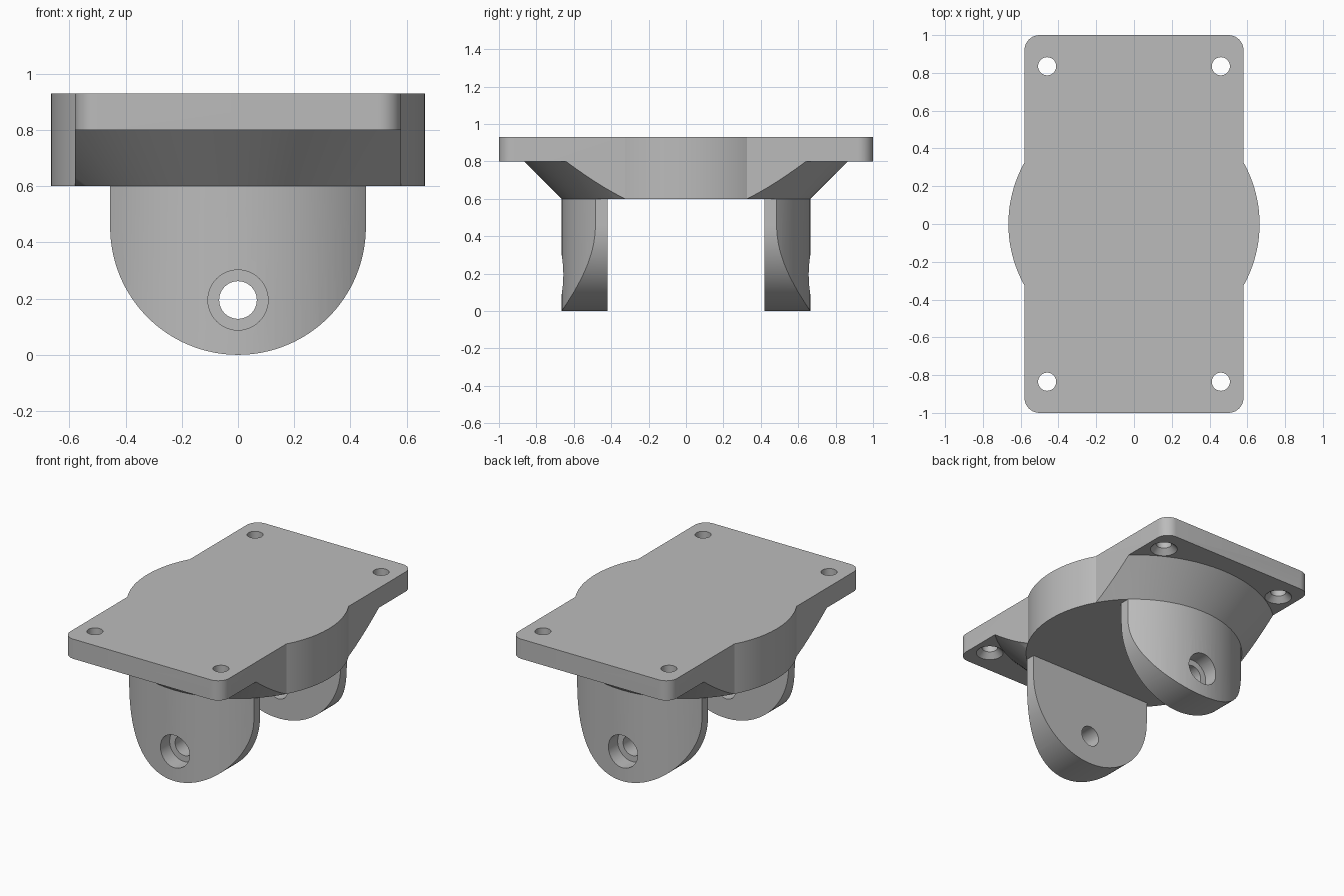
import bpy, bmesh
from math import pi, sin, cos
from mathutils import Matrix

cube = bpy.data.objects.get("Cube")
if cube:
    bpy.data.objects.remove(cube, do_unlink=True)

SEG = 128
DISC_R, DISC_Z, TOP_Z, PLATE_Z = 0.665, 0.60, 0.93, 0.80
HALF_X, CORNER_R = 0.58, 0.08

grey = bpy.data.materials.new("plain grey")
grey.use_nodes = True
grey.diffuse_color = (0.5, 0.5, 0.5, 1)
grey.node_tree.nodes["Principled BSDF"].inputs["Base Color"].default_value = (0.5, 0.5, 0.5, 1)


def finish(name, bm):
    bmesh.ops.recalc_face_normals(bm, faces=bm.faces)
    mesh = bpy.data.meshes.new(name)
    bm.to_mesh(mesh)
    bm.free()
    mesh.materials.append(grey)
    obj = bpy.data.objects.new(name, mesh)
    bpy.context.scene.collection.objects.link(obj)
    return obj


def prism(name, outline, low, high, matrix=Matrix()):
    """Extrude a 2D outline from low to high, then place it."""
    bm = bmesh.new()
    face = bm.faces.new([bm.verts.new((x, y, low)) for x, y in outline])
    new = bmesh.ops.extrude_face_region(bm, geom=[face])["geom"]
    verts = [v for v in new if isinstance(v, bmesh.types.BMVert)]
    bmesh.ops.translate(bm, verts=verts, vec=(0, 0, high - low))
    bm.transform(matrix)
    return finish(name, bm)


def lathe(name, profile, matrix=Matrix(), seg=SEG):
    """Stack rings of (radius, height) into a closed solid."""
    bm = bmesh.new()
    rings = [[bm.verts.new((r * cos(2 * pi * i / seg), r * sin(2 * pi * i / seg), z))
              for i in range(seg)] for r, z in profile]
    for a, b in zip(rings, rings[1:]):
        for i in range(seg):
            j = (i + 1) % seg
            bm.faces.new((a[i], a[j], b[j], b[i]))
    bm.faces.new(rings[0])
    bm.faces.new(rings[-1])
    bm.transform(matrix)
    return finish(name, bm)


def boolean(obj, tool, operation):
    """Apply a boolean and discard the tool."""
    mod = obj.modifiers.new("cut", "BOOLEAN")
    mod.operation, mod.object, mod.solver = operation, tool, "EXACT"
    bpy.context.view_layer.update()
    graph = bpy.context.evaluated_depsgraph_get()
    mesh = bpy.data.meshes.new_from_object(obj.evaluated_get(graph))
    obj.modifiers.clear()
    obj.data = mesh
    bpy.data.objects.remove(tool, do_unlink=True)


def arc(cx, cy, r, start, end, steps):
    return [(cx + r * cos(start + (end - start) * i / steps),
             cy + r * sin(start + (end - start) * i / steps)) for i in range(steps + 1)]


# Mounting plate: rounded rectangle trimmed below by a flaring cone
outline = []
for k, (sx, sy) in enumerate(((1, 1), (-1, 1), (-1, -1), (1, -1))):
    outline += arc(sx * (HALF_X - CORNER_R), sy * (1 - CORNER_R), CORNER_R,
                   k * pi / 2, (k + 1) * pi / 2, 10)
plate = prism("mounting_plate", outline, DISC_Z, TOP_Z)
boolean(plate, lathe("flare", [(DISC_R - 0.1, DISC_Z - 0.1), (DISC_R + 0.2, PLATE_Z),
                               (1.5, PLATE_Z), (1.5, 1.1)]), "INTERSECT")

# Round hub that bulges past the long sides
boolean(plate, lathe("hub", [(DISC_R, DISC_Z), (DISC_R, TOP_Z)]), "UNION")

# Corner screw holes, countersunk from below
for sx in (-1, 1):
    for sy in (-1, 1):
        boolean(plate, lathe("screw_hole", [(0.083, PLATE_Z - 0.05), (0.083, PLATE_Z),
                                            (0.048, PLATE_Z + 0.035), (0.048, 1.1)],
                             Matrix.Translation((sx * 0.46, sy * 0.835, 0)), 40), "DIFFERENCE")

# Two hanging lugs with curved outer faces and counterbored pin holes
parts = [plate]
LUG_R = 0.455
lug_outline = arc(0, LUG_R, LUG_R, pi, 2 * pi, 64) + [(LUG_R, DISC_Z), (-LUG_R, DISC_Z)]
for name, turn in (("front_lug", 0), ("back_lug", pi)):
    # Local x, y, z become x, up and outward
    place = Matrix.Rotation(turn, 4, "Z") @ Matrix.Rotation(pi / 2, 4, "X")
    lug = prism(name, lug_outline, 0.42, 0.9, place)
    boolean(lug, lathe("round", [(DISC_R, -0.2), (DISC_R, 0.8)]), "INTERSECT")
    boolean(lug, lathe("pin_hole", [(0.067, 0.3), (0.067, 0.56), (0.107, 0.56), (0.107, 0.9)],
                       place @ Matrix.Translation((0, 0.195, 0)), 48), "DIFFERENCE")
    parts.append(lug)

# Smooth curved walls, crisp edges
bpy.ops.object.select_all(action="DESELECT")
for obj in parts:
    obj.select_set(True)
bpy.context.view_layer.objects.active = plate
bpy.ops.object.shade_smooth_by_angle(angle=pi / 7)
